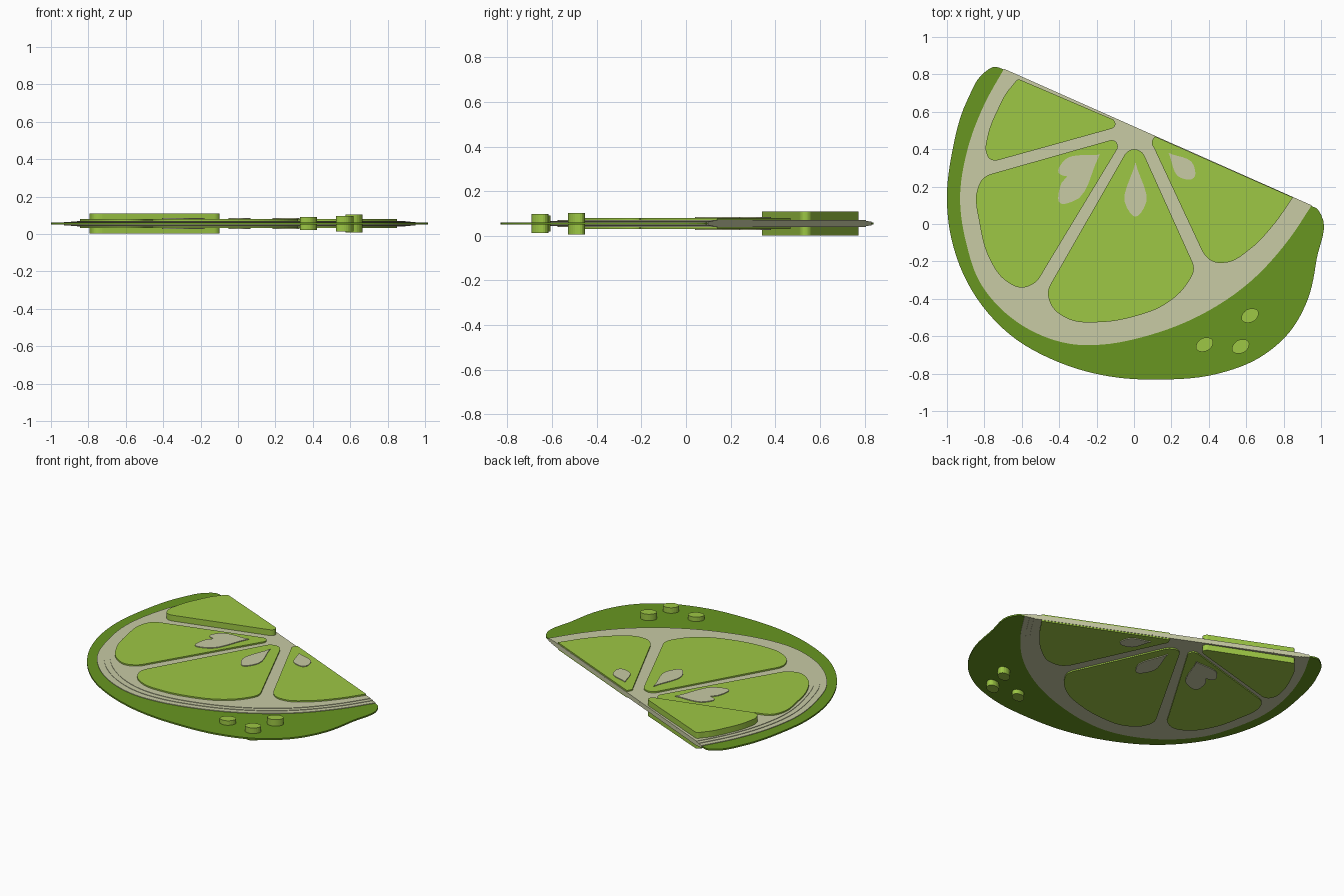
import bpy
import bmesh
from mathutils import Vector, Matrix
from mathutils.geometry import interpolate_bezier

start_cube = bpy.data.objects.get("Cube")
if start_cube:
    bpy.data.objects.remove(start_cube, do_unlink=True)

MID_Z = 0.055                      # every part is mirrored about this height
CUT_CENTRE = Vector((0.13, 0.463))  # a point on the straight cut edge


def make_material(name, colour):
    material = bpy.data.materials.new(name)
    material.use_nodes = True
    rgba = (*colour, 1.0)
    material.diffuse_color = rgba
    material.node_tree.nodes["Principled BSDF"].inputs["Base Color"].default_value = rgba
    return material


rind_green = make_material("rind green", (0.138, 0.305, 0.015))
pith_cream = make_material("pith cream", (0.578, 0.597, 0.376))
pulp_green = make_material("pulp green", (0.337, 0.571, 0.058))


def smooth_outline(points, straight=(), corners=(), steps=7):
    """Closed outline through the points, with straight edges and sharp corners."""
    points = [Vector(p) for p in points]
    count = len(points)
    straight = {i % count for i in straight}
    corners = {i % count for i in corners}

    def tangent(i, outgoing):
        before = points[i] - points[i - 1]
        after = points[(i + 1) % count] - points[i]
        if i in corners:
            return (after if outgoing else before).normalized()
        if i in straight:
            return after.normalized()
        if (i - 1) % count in straight:
            return before.normalized()
        return (before / before.length_squared + after / after.length_squared).normalized()

    outline = []
    for i, start in enumerate(points):
        j = (i + 1) % count
        end = points[j]
        if i in straight:
            outline.append(start)
            continue
        reach = (end - start).length / 3
        curve = interpolate_bezier(start, start + tangent(i, True) * reach,
                                   end - tangent(j, False) * reach, end, steps)
        outline.extend(Vector(p[:2]) for p in curve[:-1])
    return outline


def make_slab(name, outline, half_thickness, material):
    """Flat slab with the given outline, centred on the middle height."""
    bm = bmesh.new()
    base = bm.faces.new([bm.verts.new((p.x, p.y, MID_Z - half_thickness)) for p in outline])
    grown = bmesh.ops.extrude_face_region(bm, geom=[base])
    top = [v for v in grown["geom"] if isinstance(v, bmesh.types.BMVert)]
    bmesh.ops.translate(bm, verts=top, vec=(0, 0, half_thickness * 2))
    bmesh.ops.recalc_face_normals(bm, faces=bm.faces)
    mesh = bpy.data.meshes.new(name)
    bm.to_mesh(mesh)
    bm.free()
    mesh.materials.append(material)
    slab = bpy.data.objects.new(name, mesh)
    bpy.context.collection.objects.link(slab)
    return slab


# Rind: thin half-round plate with rounded tips
rind = smooth_outline([
    (-.70, .827), (-.745, .84), (-.80, .81), (-.89, .665), (-.975, .37), (-1, .16),
    (-.976, -.08), (-.87, -.35), (-.665, -.59), (-.4, -.74), (-.13, -.815),
    (.136, -.832), (.45, -.8), (.67, -.715), (.83, -.58), (.93, -.4),
    (.976, -.19), (1, .05), (.97, .087)], straight=[-1])
make_slab("rind", rind, 0.005, rind_green)

# Pith: stepped layers shrinking towards the cut edge
pith = smooth_outline([
    (-.695, .83), (-.8, .64), (-.89, .4), (-.93, .13), (-.895, -.11),
    (-.825, -.31), (-.72, -.445), (-.53, -.58), (-.31, -.645), (-.175, -.645),
    (.08, -.595), (.35, -.49), (.62, -.31), (.83, -.08), (.95, .1)],
    straight=[-1], corners=[0, -1])
for label, scale, half in (("outer", 1, .009), ("middle", .965, .012), ("inner", .935, .015)):
    layer = [CUT_CENTRE + (p - CUT_CENTRE) * scale for p in pith]
    make_slab(label + "_pith", layer, half, pith_cream)

# Pulp segments: the back one stands well proud of the others
raised_segment = smooth_outline([
    (-.61, .772), (-.115, .56), (-.1, .53), (-.125, .508), (-.72, .343),
    (-.77, .347), (-.792, .39), (-.785, .46), (-.73, .61), (-.655, .735)],
    straight=[0, 3])
make_slab("raised_segment", raised_segment, 0.054, pulp_green)

left_segment = smooth_outline([
    (-.13, .447), (-.097, .44), (-.09, .4), (-.48, -.245), (-.525, -.31),
    (-.6, -.34), (-.69, -.3), (-.775, -.18), (-.825, 0), (-.837, .185),
    (-.81, .24), (-.755, .27)], straight=[2, -1])
make_slab("side_segment", left_segment, 0.024, pulp_green)

middle_segment = smooth_outline([
    (0, .4), (.04, .385), (.065, .345), (.295, -.165), (.32, -.24), (.28, -.325),
    (.165, -.43), (0, -.495), (-.185, -.525), (-.345, -.51), (-.435, -.445),
    (-.46, -.37), (-.425, -.285), (-.05, .37)], straight=[2, -2])
make_slab("middle_segment", middle_segment, 0.024, pulp_green)

cut_segment = smooth_outline([
    (.11, .469), (.095, .435), (.11, .4), (.36, -.135), (.42, -.2), (.5, -.205),
    (.62, -.135), (.75, 0), (.85, .142)], straight=[2, -1], corners=[0, -1])
make_slab("cut_segment", cut_segment, 0.024, pulp_green)


# Seeds: teardrops pointing at the middle of the cut
def teardrop(tip, centre, radius):
    tip, centre = Vector(tip), Vector(centre)
    along = (centre - tip).normalized()
    across = Vector((-along.y, along.x)) * radius
    return smooth_outline([tip, centre + across, centre + along * radius, centre - across],
                          corners=[0])


seeds = (((-.18, .372), (-.365, .292), .042), ((-.185, .365), (-.367, .147), .045),
         ((.008, .33), (.008, .085), .045), ((.185, .38), (.285, .28), .048))
for number, seed in enumerate(seeds, 1):
    make_slab(f"seed_{number}", teardrop(*seed), 0.029, pith_cream)

# Rind dots: small slanted oval studs
for number, (x, y, half) in enumerate(((.62, -.49, .048), (.377, -.645, .035),
                                       (.57, -.655, .042)), 1):
    turn = Matrix.Rotation(0.5, 2)
    ring = smooth_outline([(.05, 0), (0, .036), (-.05, 0), (0, -.036)])
    make_slab(f"rind_dot_{number}", [turn @ p + Vector((x, y)) for p in ring], half, pulp_green)
